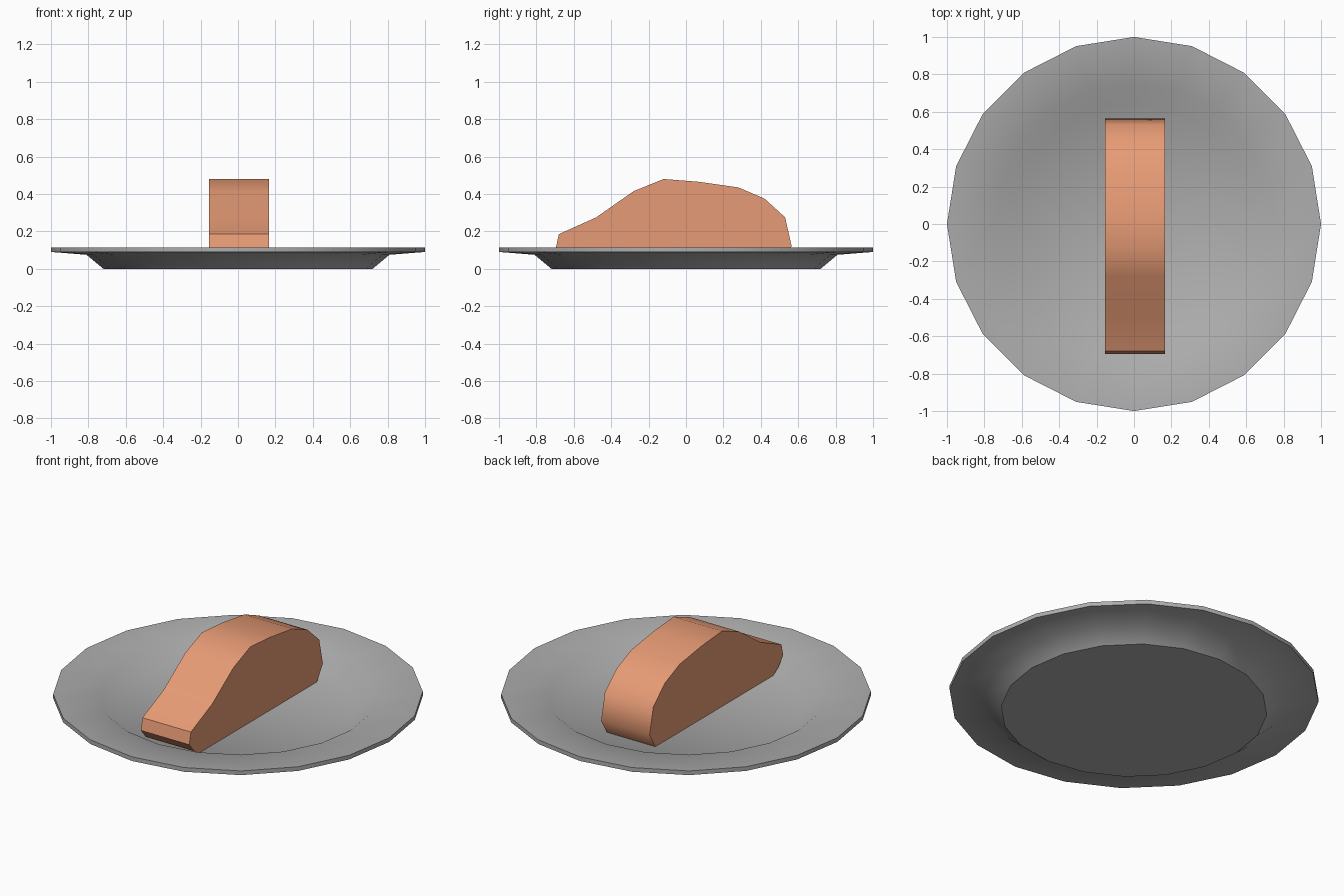
import bpy, bmesh, math

if "Cube" in bpy.data.objects:
    bpy.data.objects.remove(bpy.data.objects["Cube"])


def material(name, rgb):
    m = bpy.data.materials.new(name)
    m.diffuse_color = (*rgb, 1)
    m.use_nodes = True
    m.node_tree.nodes["Principled BSDF"].inputs["Base Color"].default_value = m.diffuse_color
    return m


def finish(bm, name, mat, angle):
    bmesh.ops.recalc_face_normals(bm, faces=bm.faces[:])
    me = bpy.data.meshes.new(name)
    bm.to_mesh(me)
    bm.free()
    me.materials.append(mat)
    ob = bpy.data.objects.new(name, me)
    bpy.context.collection.objects.link(ob)
    bpy.ops.object.select_all(action='DESELECT')
    ob.select_set(True)
    bpy.context.view_layer.objects.active = ob
    bpy.ops.object.shade_smooth_by_angle(angle=math.radians(angle))
    return ob


grey = material("plate grey", (0.42, 0.42, 0.42))
salmon = material("salmon orange", (0.80, 0.33, 0.18))

# plate: 20-sided lathe, radius and height from the floor out and round underneath
SIDES = 20
profile = [(0.65, 0.03), (0.75, 0.095), (1.0, 0.115),
           (1.0, 0.09), (0.81, 0.075), (0.72, 0.0)]
bm = bmesh.new()
rings = []
for r, z in profile:
    rings.append([bm.verts.new((r * math.cos(math.tau * i / SIDES),
                                r * math.sin(math.tau * i / SIDES), z))
                  for i in range(SIDES)])
for a, b in zip(rings, rings[1:]):
    for i in range(SIDES):
        j = (i + 1) % SIDES
        bm.faces.new((a[i], a[j], b[j], b[i]))
bm.faces.new(rings[0])
bm.faces.new(rings[-1])
finish(bm, "plate", grey, 36)

# food slice: side outline (y, z) extruded across x
outline = [(-0.60, 0.03), (-0.65, 0.06), (-0.695, 0.115), (-0.68, 0.185),
           (-0.48, 0.275), (-0.28, 0.415), (-0.12, 0.48), (0.07, 0.465),
           (0.28, 0.435), (0.42, 0.375), (0.53, 0.275), (0.565, 0.12),
           (0.51, 0.03)]
bm = bmesh.new()
face = bm.faces.new([bm.verts.new((-0.155, y, z)) for y, z in outline])
ext = bmesh.ops.extrude_face_region(bm, geom=[face], use_keep_orig=True)
moved = [g for g in ext["geom"] if isinstance(g, bmesh.types.BMVert)]
bmesh.ops.translate(bm, verts=moved, vec=(0.32, 0, 0))
finish(bm, "food_slice", salmon, 50)
